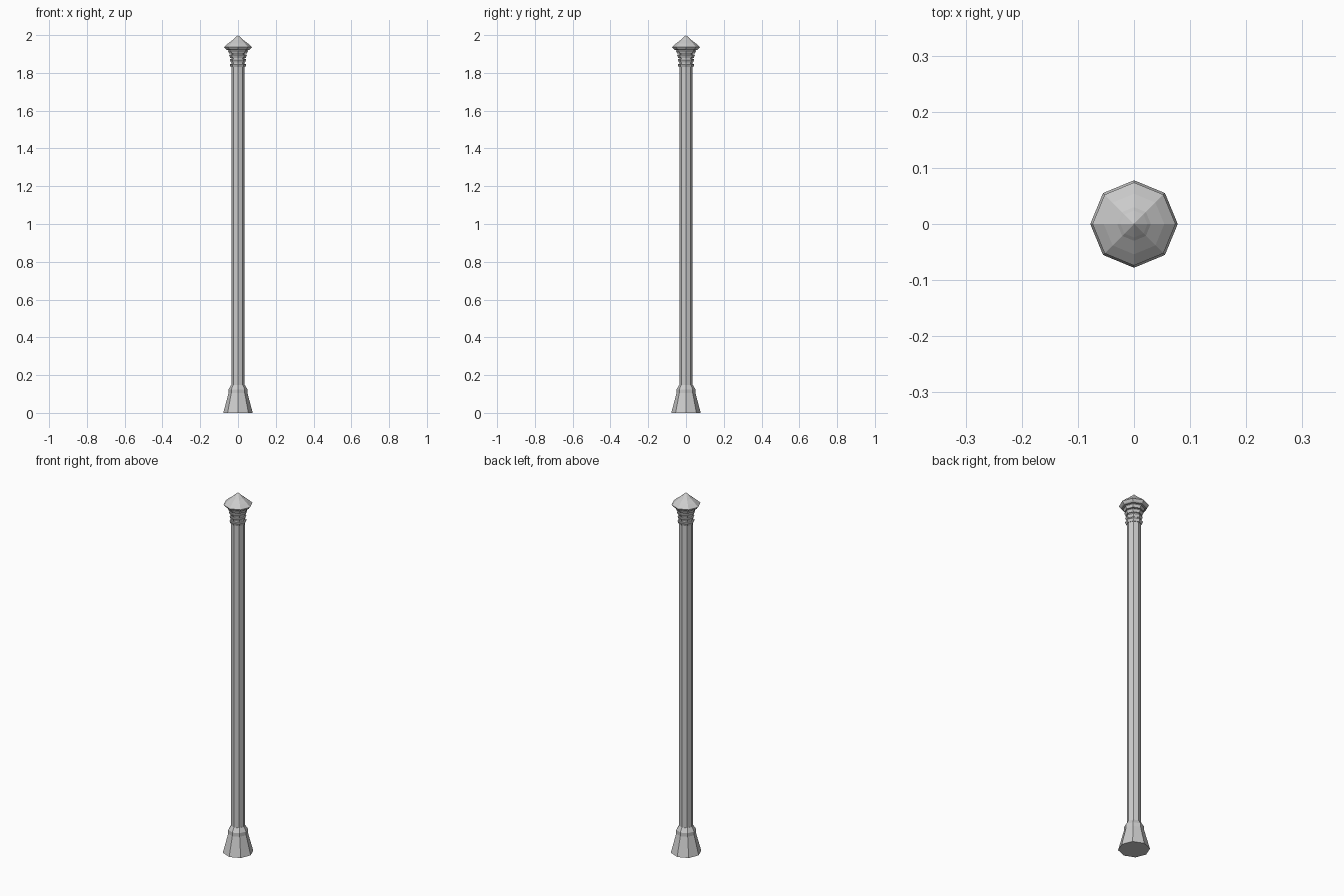
import bpy, bmesh
from math import cos, sin, pi

if "Cube" in bpy.data.objects:
    bpy.data.objects.remove(bpy.data.objects["Cube"])

SIDES = 8

def lathe(name, profile):
    """Octagonal turned solid with corners on the axes; profile = (radius, z) from bottom to top."""
    bm = bmesh.new()
    rings = []
    for r, z in profile:
        if r == 0:
            rings.append([bm.verts.new((0, 0, z))])
        else:
            rings.append([bm.verts.new((r * cos(2 * pi * i / SIDES), r * sin(2 * pi * i / SIDES), z))
                          for i in range(SIDES)])
    for a, b in zip(rings, rings[1:]):
        for i in range(SIDES):
            j = (i + 1) % SIDES
            if len(b) == 1:
                bm.faces.new((a[i], a[j], b[0]))
            else:
                bm.faces.new((a[i], a[j], b[j], b[i]))
    bm.faces.new(rings[0][::-1])
    if len(rings[-1]) > 1:
        bm.faces.new(rings[-1])
    bmesh.ops.recalc_face_normals(bm, faces=bm.faces)
    mesh = bpy.data.meshes.new(name)
    bm.to_mesh(mesh)
    bm.free()
    ob = bpy.data.objects.new(name, mesh)
    bpy.context.collection.objects.link(ob)
    return ob

# Flared foot
lathe("base", [(0.078, 0), (0.05, 0.105), (0.05, 0.125), (0.036, 0.148)])

# Long straight shaft
lathe("shaft", [(0.035, 0.14), (0.035, 1.84)])

# Inner core of the head
lathe("head_core", [(0.035, 1.83), (0.036, 1.93)])

# Stacked rings, widening upwards
for i, (r, z) in enumerate([(0.044, 1.83), (0.043, 1.855), (0.047, 1.88), (0.053, 1.903)]):
    lathe(f"head_ring_{i + 1}", [(r - 0.006, z), (r, z + 0.014), (r - 0.002, z + 0.018)])

# Pointed cap
lathe("cap", [(0.060, 1.922), (0.066, 1.926), (0.074, 1.937), (0.054, 1.955),
              (0.030, 1.973), (0.024, 1.979), (0, 2.0)])
